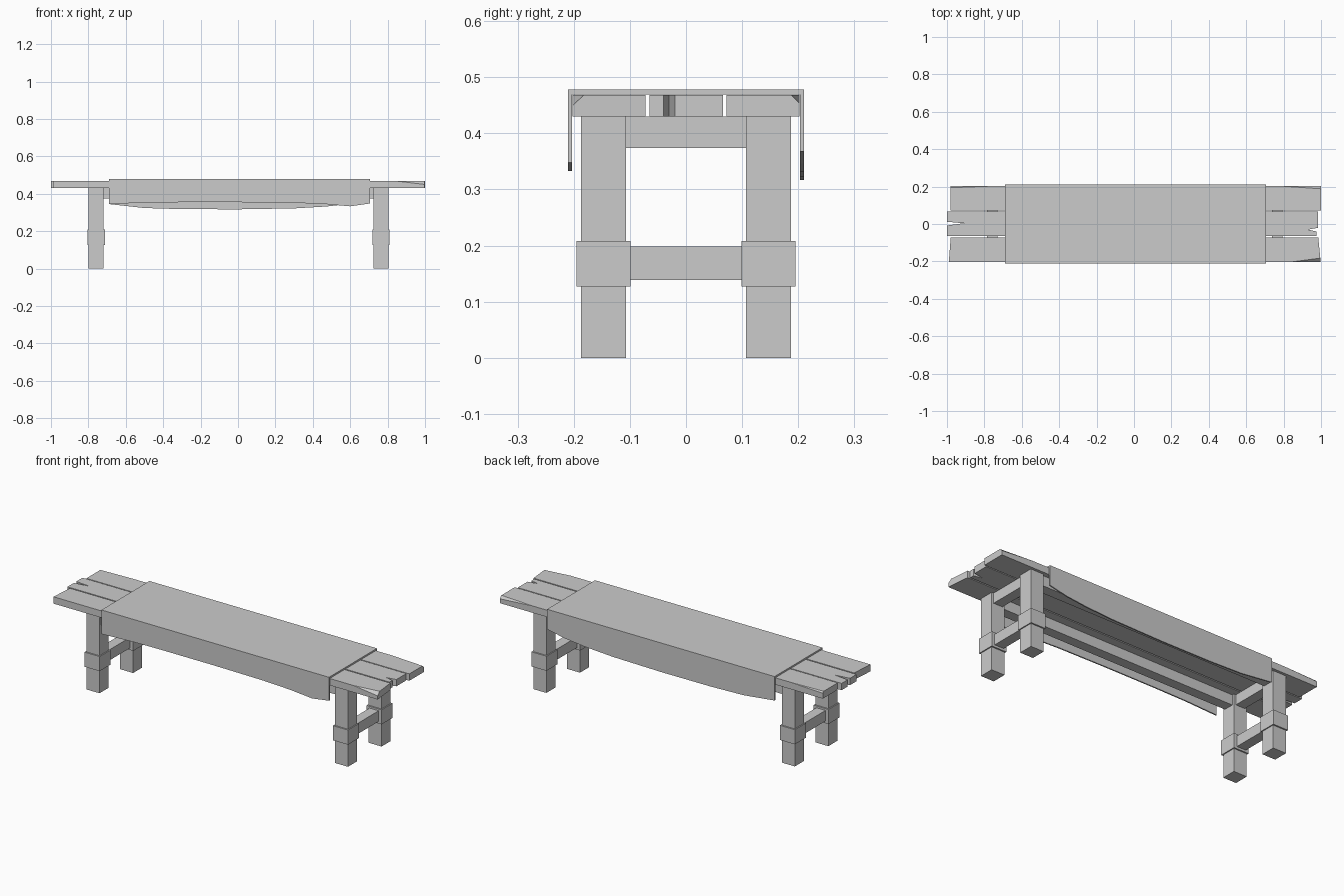
import bpy
import bmesh
from mathutils import Vector

cube = bpy.data.objects.get("Cube")
if cube:
    bpy.data.objects.remove(cube, do_unlink=True)

GREY = (0.6, 0.6, 0.6, 1.0)
grey = bpy.data.materials.new("plain grey")
grey.use_nodes = True
grey.diffuse_color = GREY
grey.node_tree.nodes["Principled BSDF"].inputs["Base Color"].default_value = GREY


def finish(name, bm):
    bmesh.ops.recalc_face_normals(bm, faces=bm.faces)
    mesh = bpy.data.meshes.new(name)
    bm.to_mesh(mesh)
    bm.free()
    mesh.materials.append(grey)
    obj = bpy.data.objects.new(name, mesh)
    bpy.context.collection.objects.link(obj)
    return obj


def box(name, x, y, z):
    """Box from its (low, high) range on each axis."""
    bm = bmesh.new()
    bmesh.ops.create_cube(bm, size=1)
    for v in bm.verts:
        v.co = Vector([(r[0] + r[1]) / 2 + c * (r[1] - r[0])
                       for c, r in zip(v.co, (x, y, z))])
    return finish(name, bm)


def plank(name, outline, chips=()):
    """Extruded outline; each chip is a corner sliced off by a plane."""
    bm = bmesh.new()
    face = bm.faces.new([bm.verts.new((x, y, 0.43)) for x, y in outline])
    up = bmesh.ops.extrude_face_region(bm, geom=[face])["geom"]
    for v in up:
        if isinstance(v, bmesh.types.BMVert):
            v.co.z = TOP
    for corner, along, across, down in chips:
        c = Vector((*corner, TOP))
        a, b, d = c + Vector((along, 0, 0)), c + Vector((0, across, 0)), c - Vector((0, 0, down))
        n = (b - a).cross(d - a)
        if n.dot(c - a) < 0:
            n.negate()
        bmesh.ops.bisect_plane(bm, geom=bm.verts[:] + bm.edges[:] + bm.faces[:],
                               plane_co=a, plane_no=n, clear_outer=True)
        bmesh.ops.holes_fill(bm, edges=[e for e in bm.edges if e.is_boundary])
    return finish(name, bm)


TOP = 0.468

# Seat planks with worn ends
plank("front_plank",
      [(-0.99, -0.202), (0.998, -0.202), (0.985, -0.072), (-0.98, -0.072)],
      [((0.998, -0.202), -0.15, 0.02, 0.018)])
plank("middle_plank",
      [(-1, -0.065), (-1, -0.008), (-0.91, 0.004), (-1, 0.012), (-1, 0.066),
       (0.985, 0.066), (0.985, -0.02), (0.93, -0.03), (0.975, -0.04), (0.975, -0.065)])
plank("back_plank",
      [(-0.98, 0.072), (1, 0.072), (1, 0.202), (-0.98, 0.202)],
      [((1, 0.202), -0.2, -0.014, 0.014), ((-0.98, 0.202), 0.2, -0.008, 0.008)])

# Legs, leg bands and rails
for end, cx in (("right", -0.758), ("left", 0.765)):
    for side, s in (("front", -1), ("back", 1)):
        ys = sorted((s * 0.107, s * 0.187))
        box(f"{side}_{end}_leg", (cx - 0.04, cx + 0.04), ys, (0, 0.43))
        ys = sorted((s * 0.099, s * 0.195))
        box(f"{side}_{end}_leg_band", (cx - 0.046, cx + 0.046), ys, (0.127, 0.208))
    box(f"{end}_top_rail", (cx - 0.028, cx + 0.028), (-0.11, 0.11), (0.374, 0.43))
    box(f"{end}_stretcher", (cx - 0.028, cx + 0.028), (-0.11, 0.11), (0.139, 0.198))
for side, s in (("front", -1), ("back", 1)):
    box(f"{side}_long_rail", (-0.73, 0.73),
        (s * 0.147 - 0.028, s * 0.147 + 0.028), (0.374, 0.43))

# Draped cover: channel section swept along x, hem heights vary (x, front, back)
hems = [(-0.69, 0.345, 0.345), (-0.5, 0.353, 0.324), (-0.3, 0.355, 0.318),
        (0, 0.355, 0.317), (0.3, 0.352, 0.322), (0.47, 0.345, 0.332),
        (0.6, 0.333, 0.346), (0.705, 0.348, 0.368)]
OUT, INN = 0.21, 0.203
bm = bmesh.new()
rings = []
for x, f, b in hems:
    section = [(-OUT, f), (-OUT, 0.478), (OUT, 0.478), (OUT, b),
               (INN, b), (INN, 0.469), (-INN, 0.469), (-INN, f)]
    rings.append([bm.verts.new((x, y, z)) for y, z in section])
for r0, r1 in zip(rings, rings[1:]):
    for i in range(len(r0)):
        j = (i + 1) % len(r0)
        bm.faces.new((r0[i], r0[j], r1[j], r1[i]))
bm.faces.new(rings[0])
bm.faces.new(rings[-1])
finish("cloth_cover", bm)
